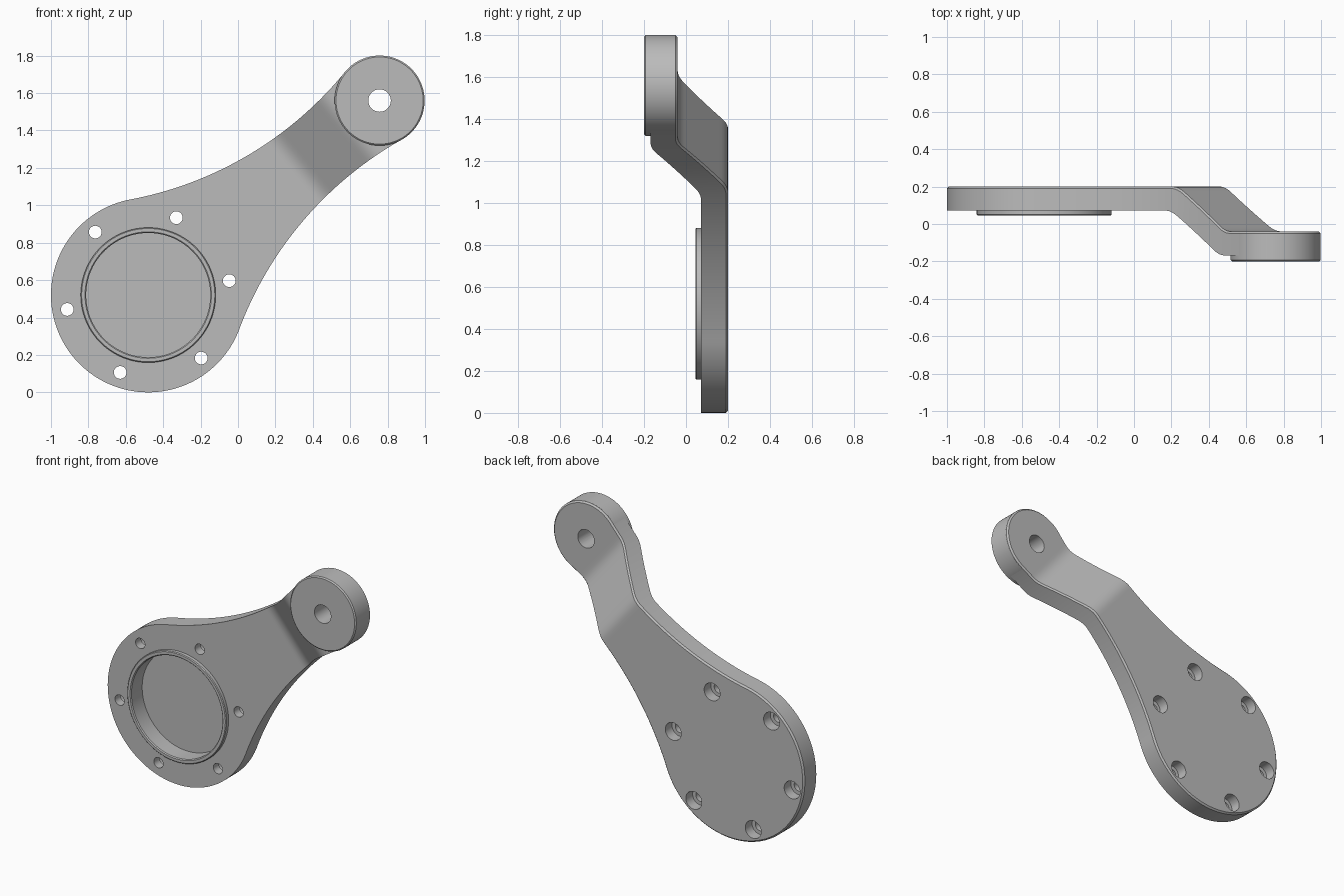
import bpy, bmesh, math
from mathutils import Vector

if "Cube" in bpy.data.objects:
    bpy.data.objects.remove(bpy.data.objects["Cube"])

BIG_R, END_R, WAIST_R = 0.52, 0.24, 1.95
CX, CZ = -0.48, 0.52                     # centre of the large round end
DX, DZ = 1.237, 1.04                     # offset to the small round end
LEN, ANG = math.hypot(DX, DZ), math.atan2(DZ, DX)
CA, SA = math.cos(ANG), math.sin(ANG)

grey = bpy.data.materials.new("machined_grey")
grey.diffuse_color = (0.5, 0.5, 0.5, 1)
grey.use_nodes = True
grey.node_tree.nodes["Principled BSDF"].inputs["Base Color"].default_value = grey.diffuse_color


def world(u, v, y):
    """Along-arm u and across-arm v to world space."""
    return Vector((CX + u * CA - v * SA, y, CZ + u * SA + v * CA))


def finish(name, bm):
    bmesh.ops.remove_doubles(bm, verts=bm.verts, dist=1e-5)
    bmesh.ops.recalc_face_normals(bm, faces=bm.faces)
    mesh = bpy.data.meshes.new(name)
    bm.to_mesh(mesh)
    bm.free()
    mesh.materials.append(grey)
    ob = bpy.data.objects.new(name, mesh)
    bpy.context.collection.objects.link(ob)
    return ob


def lathe(name, u, v, profile, closed=False, n=96):
    """Spin (radius, y) points about a front-to-back axis at (u, v)."""
    bm = bmesh.new()
    rings = [[bm.verts.new(world(u + r * math.cos(math.tau * i / n),
                                 v + r * math.sin(math.tau * i / n), y))
              for i in range(n)] for r, y in profile]
    pairs = list(zip(rings, rings[1:]))
    if closed:
        pairs.append((rings[-1], rings[0]))
    else:
        bm.faces.new(rings[0])
        bm.faces.new(rings[-1])
    for a, b in pairs:
        for i in range(n):
            j = (i + 1) % n
            bm.faces.new((a[i], a[j], b[j], b[i]))
    return finish(name, bm)


def cut(ob, cutter):
    m = ob.modifiers.new("cut", 'BOOLEAN')
    m.operation, m.solver, m.object = 'DIFFERENCE', 'EXACT', cutter
    bpy.context.view_layer.objects.active = ob
    bpy.ops.object.modifier_apply(modifier=m.name)


def ramp(t, w=0.04):
    return 0 if t < -w else t if t > w else (t + w) ** 2 / (4 * w)


def bend(u, top, u0, u1):
    """Depth of a face that steps forward between u0 and u1."""
    return top - 0.24 * (ramp(u - u0) - ramp(u - u1)) / (u1 - u0)


def front_y(u):
    return bend(u, 0.072, 1.06, 1.40)


def back_y(u):
    return bend(u, 0.20, 1.10, 1.44)


# Half outline: large arc, concave waist tangent to both ends, small arc
d1, d2 = BIG_R + WAIST_R, END_R + WAIST_R
wu = (d1 * d1 - d2 * d2 + LEN * LEN) / (2 * LEN)
wv = math.sqrt(d1 * d1 - wu * wu)
a_big, a_end = math.atan2(wv, wu), math.atan2(wv, wu - LEN)
outline = []                             # (u, v, outward normal u, v)


def arc(cu, cv, r, a0, a1, n, sign):
    for i in range(n + 1):
        a = a0 + (a1 - a0) * i / n
        c, s = math.cos(a), math.sin(a)
        outline.append((cu + r * c, cv + r * s, sign * c, sign * s))


arc(0, 0, BIG_R, math.pi, a_big, 44, 1)
outline.pop()
arc(wu, wv, WAIST_R, a_big + math.pi, a_end + math.pi, 70, -1)
outline.pop()
arc(LEN, 0, END_R, a_end, 0, 28, 1)

# Bent arm plate with a small chamfer round the back edge
CH = 0.01
bm = bmesh.new()
sides = []
for m in (1, -1):
    front, rim, back = [], [], []
    for u, v, nu, nv in outline:
        ui, vi = u - CH * nu, v - CH * nv
        front.append(bm.verts.new(world(u, m * v, front_y(u))))
        rim.append(bm.verts.new(world(u, m * v, back_y(u) - CH)))
        back.append(bm.verts.new(world(ui, m * vi, back_y(ui))))
    sides.append((front, rim, back))
(fa, ra, ba), (fb, rb, bb) = sides
for p, q in ((fa, fb), (ba, bb), (fa, ra), (ra, ba), (fb, rb), (rb, bb)):
    for i in range(len(outline) - 1):
        bm.faces.new((p[i], p[i + 1], q[i + 1], q[i]))
arm = finish("arm_plate", bm)

# Thick round boss at the small end
boss = lathe("end_boss", LEN, 0, [(END_R - 0.007, -0.2), (END_R + 0.0006, -0.193),
                                  (END_R + 0.0006, -0.052)])

# Raised ring lining the recess
ring = lathe("recess_ring", 0, 0, [(0.338, 0.045), (0.356, 0.045), (0.361, 0.05),
                                   (0.361, 0.168), (0.332, 0.168), (0.332, 0.051)],
             closed=True)

# Recess, pivot hole and six counterbored screw holes
cutters = [lathe("recess_cutter", 0, 0, [(0.345, -0.1), (0.345, 0.162)])]
pivot = lathe("pivot_cutter", LEN, 0, [(0.06, -0.4), (0.06, 0.3)], n=48)
cutters.append(pivot)
for k in range(6):
    a = math.radians(30 + 60 * k)
    cutters.append(lathe("screw_cutter", 0.44 * math.cos(a), 0.44 * math.sin(a),
                         [(0.034, -0.1), (0.034, 0.13), (0.058, 0.13), (0.058, 0.4)], n=32))
for c in cutters:
    cut(arm, c)
cut(boss, pivot)
for c in cutters:
    bpy.data.objects.remove(c)

# Smooth curved walls, crisp edges
for ob in (arm, boss, ring):
    bpy.ops.object.select_all(action='DESELECT')
    ob.select_set(True)
    bpy.context.view_layer.objects.active = ob
    bpy.ops.object.shade_smooth_by_angle(angle=math.radians(30))
